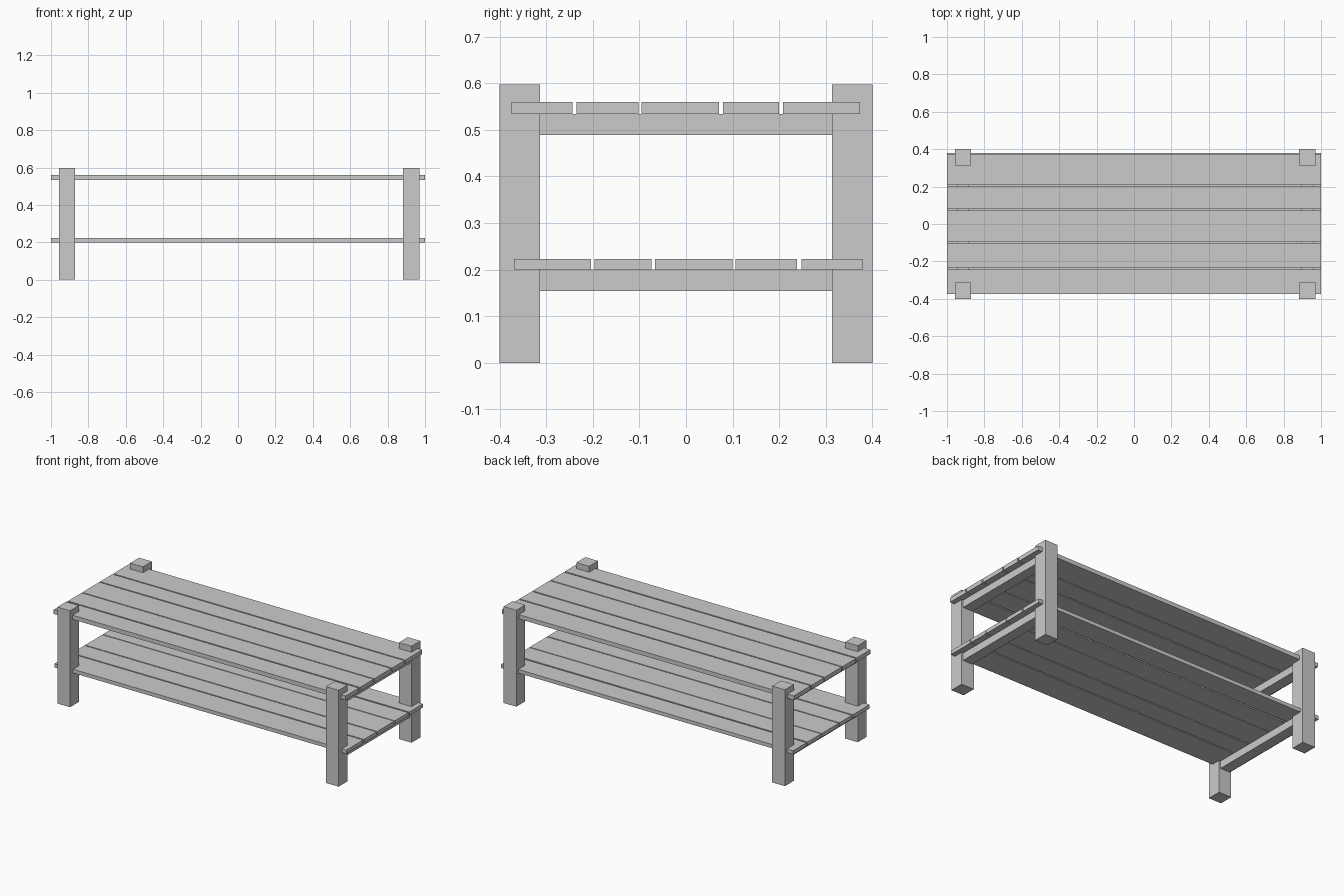
import bpy

if "Cube" in bpy.data.objects:
    bpy.data.objects.remove(bpy.data.objects["Cube"])


def box(name, x, y, z):
    """Add a box spanning the given (min, max) ranges."""
    spans = (x, y, z)
    bpy.ops.mesh.primitive_cube_add(size=1, location=[(a + b) / 2 for a, b in spans])
    ob = bpy.context.object
    ob.name = name
    ob.scale = [b - a for a, b in spans]
    bpy.ops.object.transform_apply(location=False, rotation=False, scale=True)
    return ob


LEG = 0.087
LEG_X = {"left": -0.914, "right": 0.926}
RAIL = 0.066

# Legs and the cross rails that carry each shelf
for side, cx in LEG_X.items():
    for end, cy in (("front", -0.3565), ("back", 0.3565)):
        box(f"{end}_{side}_leg", (cx - LEG / 2, cx + LEG / 2),
            (cy - LEG / 2, cy + LEG / 2), (0, 0.597))
    for level, z in (("lower", (0.154, 0.2)), ("upper", (0.489, 0.534))):
        box(f"{level}_{side}_rail", (cx - RAIL / 2, cx + RAIL / 2), (-0.313, 0.313), z)

# Planks of uneven width with narrow gaps
shelves = {
    "upper": ((0.534, 0.56), [(-0.375, -0.244), (-0.235, -0.102), (-0.095, 0.071),
                              (0.079, 0.2), (0.208, 0.374)]),
    "lower": ((0.2, 0.223), [(-0.369, -0.204), (-0.196, -0.074), (-0.067, 0.1),
                             (0.106, 0.238), (0.248, 0.38)]),
}
for level, (z, planks) in shelves.items():
    for i, y in enumerate(planks):
        box(f"{level}_plank_{i + 1}", (-1, 1), y, z)
